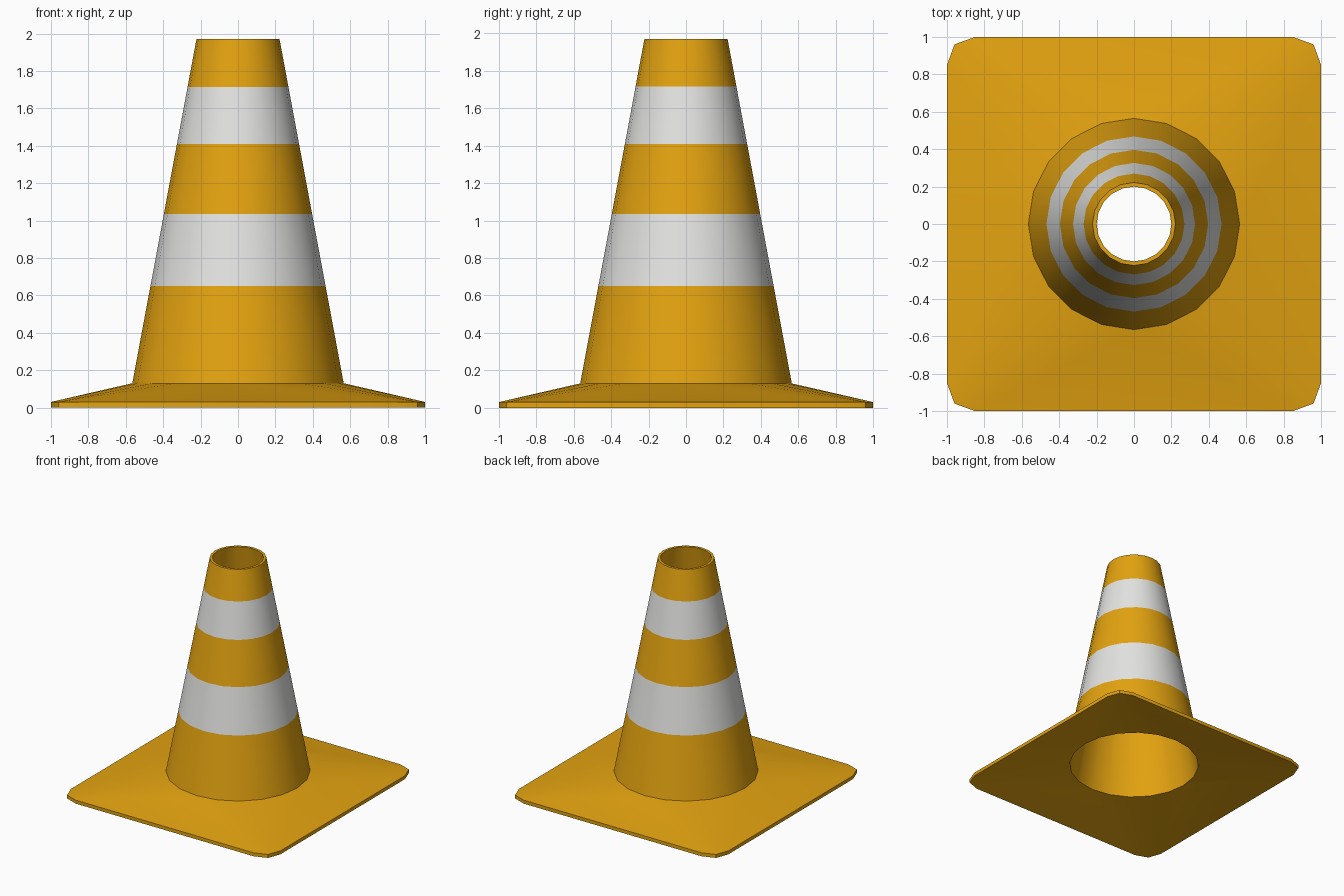
import bpy, bmesh, math

if "Cube" in bpy.data.objects:
    bpy.data.objects.remove(bpy.data.objects["Cube"])

SIDES = 20


def material(name, rgb):
    m = bpy.data.materials.new(name)
    m.diffuse_color = (*rgb, 1)
    m.use_nodes = True
    m.node_tree.nodes["Principled BSDF"].inputs["Base Color"].default_value = m.diffuse_color
    return m


orange = material("orange", (0.77, 0.365, 0.005))
white = material("white", (0.77, 0.77, 0.76))


def ring(bm, r, z):
    return [bm.verts.new((r * math.cos(2 * math.pi * k / SIDES),
                          r * math.sin(2 * math.pi * k / SIDES), z))
            for k in range(SIDES)]


def finish(bm, name, mats):
    me = bpy.data.meshes.new(name)
    bm.to_mesh(me)
    bm.free()
    for m in mats:
        me.materials.append(m)
    ob = bpy.data.objects.new(name, me)
    bpy.context.collection.objects.link(ob)
    bpy.ops.object.select_all(action='DESELECT')
    ob.select_set(True)
    bpy.context.view_layer.objects.active = ob
    bpy.ops.object.shade_smooth_by_angle(angle=math.radians(30))
    return ob


# Hollow cone: inner wall, top lip, outer wall cut at the stripe heights
Z0, Z1, R0, R1 = 0.13, 1.97, 0.565, 0.222
IN_R, IN_Z = 0.53, 0.10
bm = bmesh.new()
profile = [(IN_R, IN_Z, 0), (0.20, Z1, 0)]
for z, mat in ((Z1, 0), (1.715, 0), (1.41, 1), (1.035, 0), (0.65, 1), (Z0, 0)):
    profile.append((R0 + (R1 - R0) * (z - Z0) / (Z1 - Z0), z, mat))
rings = [ring(bm, r, z) for r, z, _ in profile]
for a, b, (_, _, mat) in zip(rings, rings[1:], profile[1:]):
    for k in range(SIDES):
        n = (k + 1) % SIDES
        bm.faces.new((a[k], b[k], b[n], a[n])).material_index = mat
finish(bm, "cone", [orange, white])


# Sloping square base with clipped corners and a round hole
def outline(bm, z):
    verts = []
    for q in range(4):
        c, s = ((1, 0), (0, 1), (-1, 0), (0, -1))[q]
        for x, y in ((1, 0.85), (0.96, 0.96), (0.85, 1)):
            verts.append(bm.verts.new((c * x - s * y, s * x + c * y, z)))
    return verts


def sheet(bm, inner, outer, flip):
    for q in range(4):
        i = [inner[(q * 5 + k) % SIDES] for k in range(6)]
        o = [outer[(q * 3 + k) % 12] for k in range(4)]
        for t in ((i[0], o[0], i[1]), (i[1], o[0], i[2]), (i[2], o[0], o[1]),
                  (i[2], o[1], i[3]), (i[3], o[1], o[2]), (i[3], o[2], i[4]),
                  (i[4], o[2], i[5]), (i[5], o[2], o[3])):
            bm.faces.new(t[::-1] if flip else t)


bm = bmesh.new()
top_rim, low_rim = outline(bm, 0.03), outline(bm, 0.0)
sheet(bm, ring(bm, R0, Z0), top_rim, False)
sheet(bm, ring(bm, IN_R, IN_Z), low_rim, True)
for k in range(12):
    n = (k + 1) % 12
    bm.faces.new((low_rim[k], low_rim[n], top_rim[n], top_rim[k]))
finish(bm, "base", [orange])
